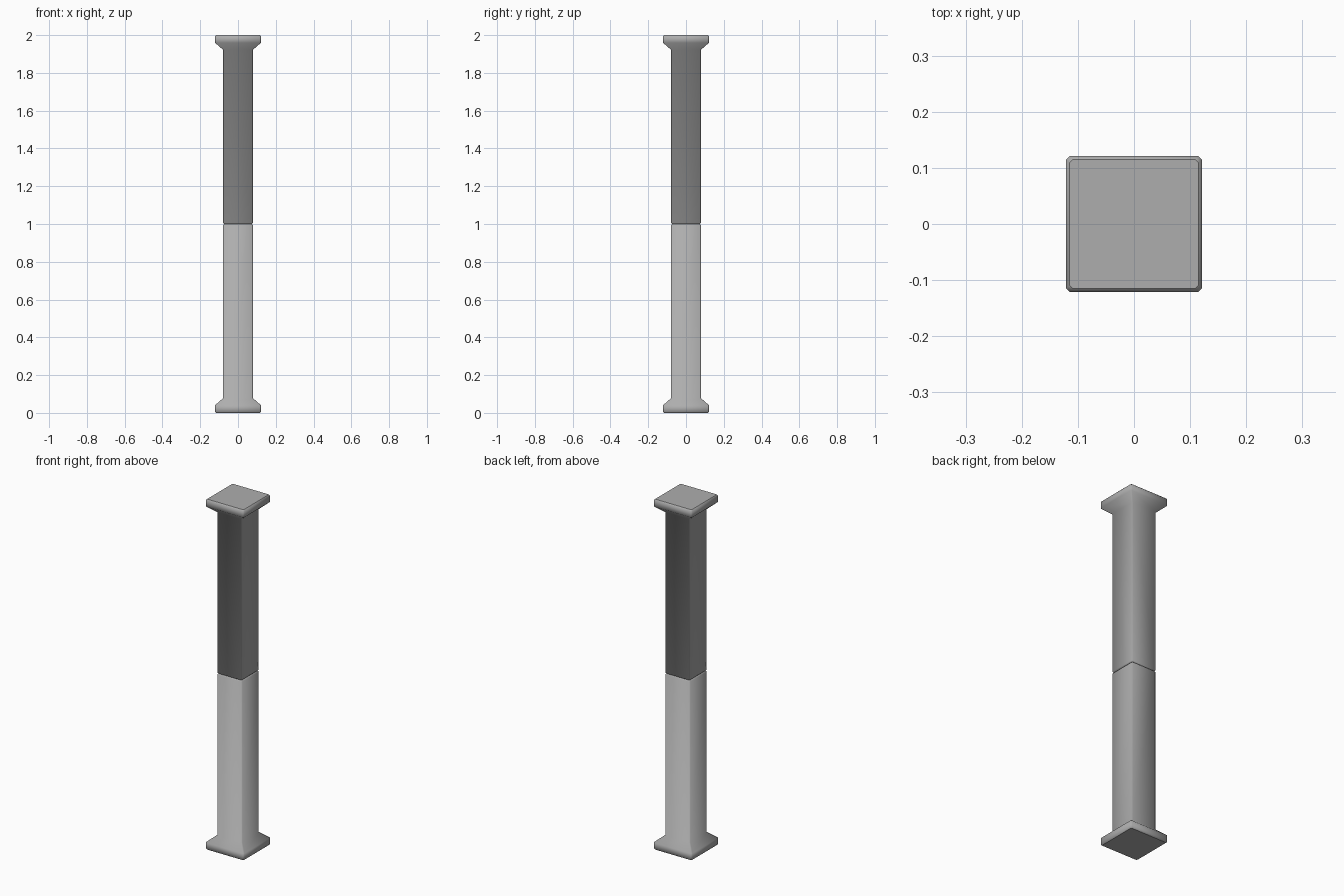
import bpy, bmesh, math

if "Cube" in bpy.data.objects:
    bpy.data.objects.remove(bpy.data.objects["Cube"])

CHAMFER = 0.006
# (half width, height) of the lower half: foot, flare, shaft, bevelled joint
PROFILE = [(0.115, 0.0), (0.121, 0.006), (0.121, 0.041), (0.079, 0.078),
           (0.079, 0.994), (0.073, 1.0)]

# Mid grey for the whole column
grey = bpy.data.materials.new("mid_grey")
grey.diffuse_color = (0.42, 0.42, 0.42, 1)
grey.use_nodes = True
grey.node_tree.nodes["Principled BSDF"].inputs["Base Color"].default_value = grey.diffuse_color


def ring(bm, h, z):
    """Square ring with small chamfered corners."""
    k = h - CHAMFER
    pts = [(k, -h), (h, -k), (h, k), (k, h), (-k, h), (-h, k), (-h, -k), (-k, -h)]
    return [bm.verts.new((x, y, z)) for x, y in pts]


def column_half(name, flip):
    bm = bmesh.new()
    rings = [ring(bm, h, 2 - z if flip else z) for h, z in PROFILE]
    for a, b in zip(rings, rings[1:]):
        for i in range(8):
            j = (i + 1) % 8
            bm.faces.new((a[i], a[j], b[j], b[i]))
    bm.faces.new(rings[0])
    bm.faces.new(rings[-1])
    bmesh.ops.recalc_face_normals(bm, faces=bm.faces)
    mesh = bpy.data.meshes.new(name)
    bm.to_mesh(mesh)
    bm.free()
    mesh.materials.append(grey)
    obj = bpy.data.objects.new(name, mesh)
    bpy.context.collection.objects.link(obj)
    bpy.ops.object.select_all(action='DESELECT')
    obj.select_set(True)
    bpy.context.view_layer.objects.active = obj
    bpy.ops.object.shade_smooth_by_angle(angle=math.radians(60))
    # End caps stay flat
    for face in mesh.polygons:
        if len(face.vertices) == 8:
            face.use_smooth = False


# Two mirrored halves meeting in a fine groove
column_half("lower_column", False)
column_half("upper_column", True)
